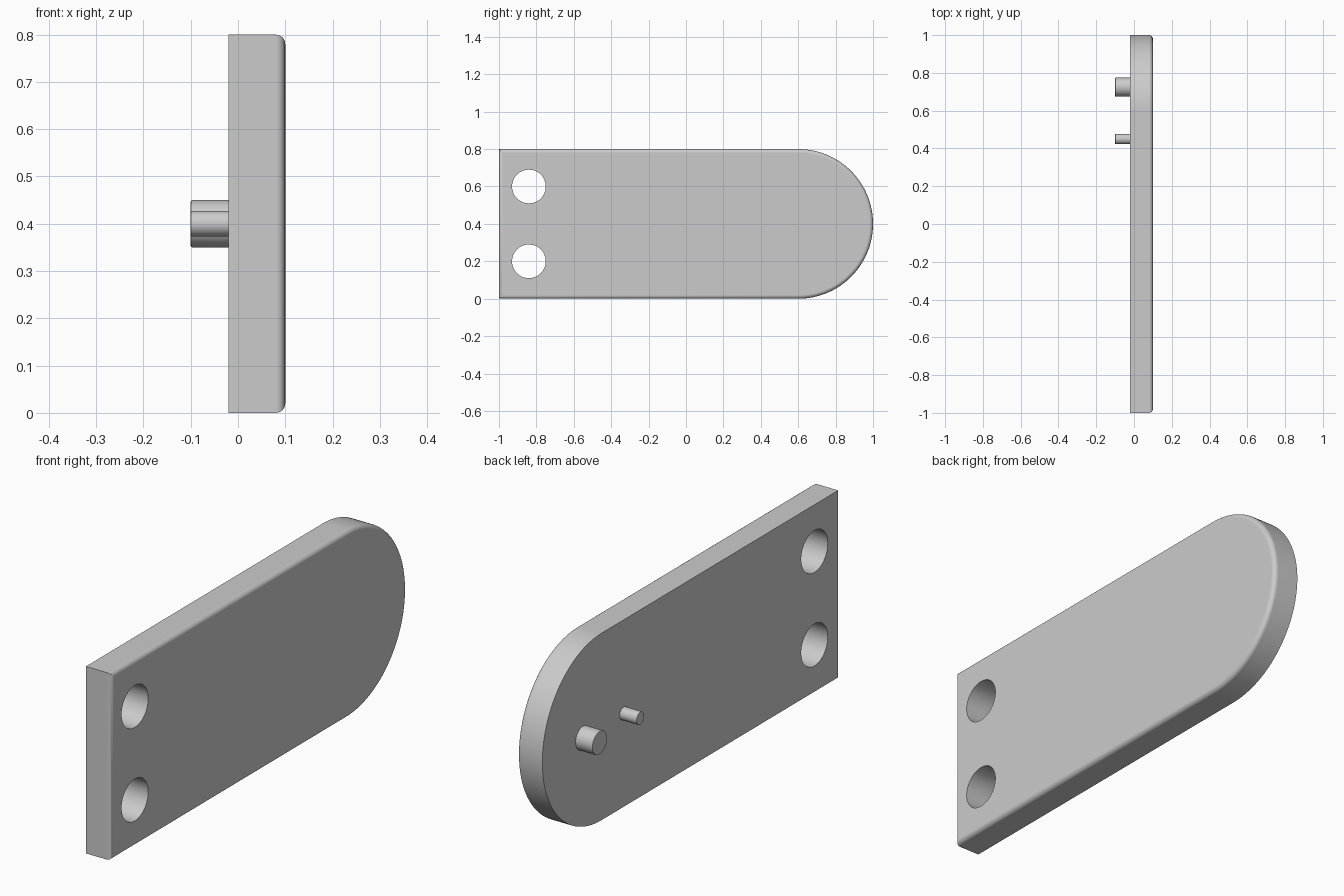
import bpy, bmesh, math

cube = bpy.data.objects.get("Cube")
if cube:
    bpy.data.objects.remove(cube)

BACK, FACE, PIN_TIP = -0.02, 0.10, -0.10   # x of the plate sides and pin ends
MID_Z, ROUND = 0.4, 0.4                    # plate centre height, end radius

grey = bpy.data.materials.new("plain_grey")
grey.use_nodes = True
grey.diffuse_color = (0.6, 0.6, 0.6, 1)
grey.node_tree.nodes["Principled BSDF"].inputs["Base Color"].default_value = (0.6, 0.6, 0.6, 1)


def arc(y, z, radius, start, sweep, steps):
    """Points (y, z) along a circular arc."""
    return [(y + radius * math.cos(start + sweep * i / steps),
             z + radius * math.sin(start + sweep * i / steps)) for i in range(steps + 1)]


def extrude_x(name, outline, x0, x1, bevel=0.0, segments=1):
    """Solid with a (y, z) outline from x0 to x1, rounded around the x1 end."""
    bm = bmesh.new()
    base = bm.faces.new([bm.verts.new((x0, y, z)) for y, z in outline])
    new = bmesh.ops.extrude_face_region(bm, geom=[base], use_keep_orig=True)["geom"]
    end = [v for v in new if isinstance(v, bmesh.types.BMVert)]
    bmesh.ops.translate(bm, verts=end, vec=(x1 - x0, 0, 0))
    bmesh.ops.recalc_face_normals(bm, faces=bm.faces)
    if bevel:
        rim = [e for e in bm.edges if all(abs(v.co.x - x1) < 1e-5 for v in e.verts)]
        bmesh.ops.bevel(bm, geom=rim, offset=bevel, segments=segments,
                        profile=0.5, affect='EDGES', clamp_overlap=True)
    mesh = bpy.data.meshes.new(name)
    bm.to_mesh(mesh)
    bm.free()
    mesh.materials.append(grey)
    obj = bpy.data.objects.new(name, mesh)
    bpy.context.collection.objects.link(obj)
    return obj


def activate(obj):
    bpy.ops.object.select_all(action='DESELECT')
    obj.select_set(True)
    bpy.context.view_layer.objects.active = obj


def circle(y, z, radius, steps=48):
    return arc(y, z, radius, 0, math.tau, steps)[:-1]


# Plate: square at the front, half round at the back, softened outer face
outline = [(-1, 2 * MID_Z), (-1, 0)] + arc(1 - ROUND, MID_Z, ROUND, -math.pi / 2, math.pi, 64)
plate = extrude_x("plate", outline, BACK, FACE, bevel=0.02, segments=6)

# Two through holes near the square end
for z in (0.2, 0.6):
    cutter = extrude_x("hole_cutter", circle(-0.84, z, 0.09), BACK - 0.1, FACE + 0.1)
    cutter.hide_render = True
    cut = plate.modifiers.new("hole", 'BOOLEAN')
    cut.operation, cut.solver, cut.object = 'DIFFERENCE', 'EXACT', cutter
    activate(plate)
    bpy.ops.object.modifier_apply(modifier=cut.name)
    bpy.data.objects.remove(cutter)

# Locating pins on the flat side
large_pin = extrude_x("large_pin", circle(0.725, MID_Z, 0.05), BACK + 0.01, PIN_TIP, 0.003, 2)
small_pin = extrude_x("small_pin", circle(0.45, MID_Z, 0.027), BACK + 0.01, PIN_TIP, 0.003, 2)

# Smooth rounded surfaces, keep flat faces clean
for obj in (plate, large_pin, small_pin):
    activate(obj)
    bpy.ops.object.shade_smooth_by_angle(angle=math.radians(35))
    weighted = obj.modifiers.new("weighted_normals", 'WEIGHTED_NORMAL')
    weighted.keep_sharp = True
